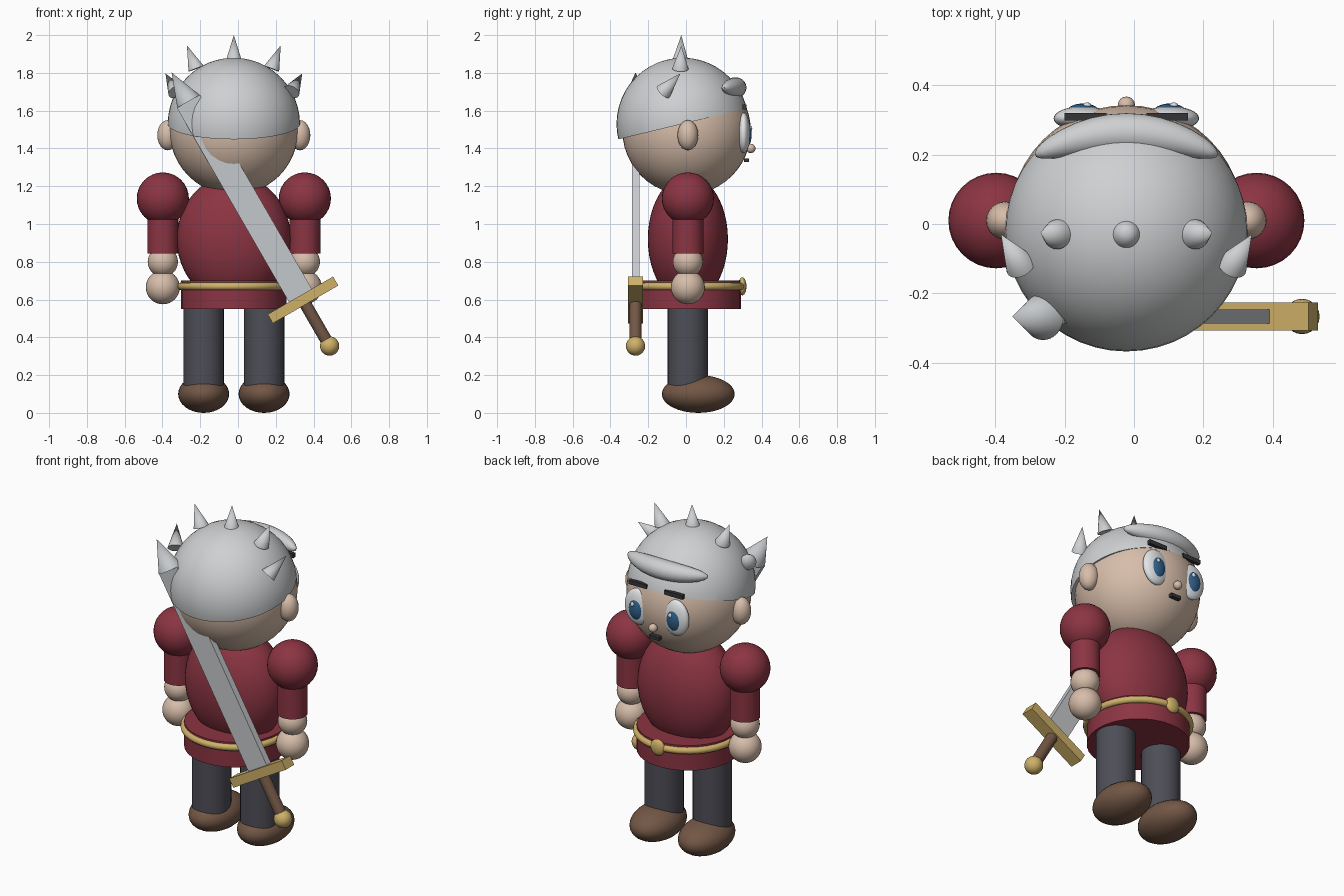
import bpy, bmesh, math
from mathutils import Vector, Matrix

if "Cube" in bpy.data.objects:
    bpy.data.objects.remove(bpy.data.objects["Cube"])

CX = -0.022  # body centre line


def material(name, rgb):
    m = bpy.data.materials.new(name)
    m.use_nodes = True
    col = (*rgb, 1)
    m.diffuse_color = col
    for n in m.node_tree.nodes:
        if n.type == 'BSDF_PRINCIPLED':
            n.inputs["Base Color"].default_value = col
    return m


SKIN = material("skin", (0.68, 0.51, 0.40))
HAIR = material("silver hair", (0.62, 0.63, 0.64))
RED = material("red cloth", (0.26, 0.035, 0.055))
PANTS = material("charcoal cloth", (0.075, 0.075, 0.095))
LEATHER = material("brown leather", (0.17, 0.095, 0.06))
GOLD = material("gold", (0.62, 0.44, 0.14))
STEEL = material("steel", (0.56, 0.58, 0.60))
BLUE = material("iris blue", (0.03, 0.12, 0.26))
WHITE = material("eye white", (0.8, 0.82, 0.84))
DARK = material("dark grey", (0.035, 0.035, 0.04))


def finish(name, mat, smooth=True):
    o = bpy.context.object
    o.name = name
    o.data.materials.append(mat)
    if smooth:
        bpy.ops.object.shade_smooth_by_angle(angle=math.radians(40))
    return o


def ball(name, mat, loc, size, seg=32):
    """Ellipsoid with the given radii, baked into the mesh."""
    bpy.ops.mesh.primitive_uv_sphere_add(segments=seg, ring_count=seg // 2, location=loc)
    o = bpy.context.object
    o.data.transform(Matrix.Diagonal((*size, 1)))
    return finish(name, mat)


def rod(name, mat, a, b, r, tip=None):
    """Cylinder from a to b, or a cone when tip is 0."""
    a, b = Vector(a), Vector(b)
    d = b - a
    bpy.ops.mesh.primitive_cone_add(vertices=32, radius1=r, radius2=r if tip is None else tip,
                                    depth=d.length, location=(a + b) / 2,
                                    rotation=d.to_track_quat('Z', 'Y').to_euler())
    return finish(name, mat)


def box(name, mat, loc, size, rot=(0, 0, 0)):
    bpy.ops.mesh.primitive_cube_add(size=1, location=loc, rotation=rot)
    bpy.context.object.scale = size
    return finish(name, mat, False)


# Head and hair cap, cut on a tilted plane
ball("head", SKIN, (CX, 0.003, 1.495), (0.34, 0.34, 0.34), 48)
hair = ball("hair_cap", HAIR, (CX, -0.018, 1.53), (0.35, 0.35, 0.35), 48)
bm = bmesh.new()
bm.from_mesh(hair.data)
cut = bmesh.ops.bisect_plane(bm, geom=bm.verts[:] + bm.edges[:] + bm.faces[:],
                             plane_co=(0, 0, 0), plane_no=(0, -0.24, 1), clear_inner=True)
bmesh.ops.edgeloop_fill(bm, edges=[e for e in cut["geom_cut"] if isinstance(e, bmesh.types.BMEdge)])
bmesh.ops.recalc_face_normals(bm, faces=bm.faces[:])
bm.to_mesh(hair.data)
bm.free()

# Fringe: an ellipsoid bent around the forehead
fringe = ball("fringe", HAIR, (CX, 0.262, 1.722), (0.265, 0.058, 0.055))
for v in fringe.data.vertices:
    v.co.y -= 0.85 * v.co.x ** 2

# Hair spikes
rod("top_spike", HAIR, (CX, -0.03, 1.862), (CX, -0.025, 2.0), 0.043, 0)

# Face centre
ball("nose", SKIN, (CX, 0.343, 1.40), (0.025, 0.025, 0.025), 16)
box("mouth", DARK, (CX, 0.32, 1.337), (0.065, 0.025, 0.02))

# Paired parts
for side, s in (("left", 1), ("right", -1)):
    def at(x, y, z):
        return (CX + s * x, y, z)

    rod(side + "_upper_spike", HAIR, at(0.2, -0.03, 1.822), at(0.248, -0.025, 1.945), 0.043, 0)
    rod(side + "_side_spike", HAIR, at(0.305, -0.12, 1.70), at(0.362, -0.03, 1.797), 0.045, 0)
    ball(side + "_ear", SKIN, at(0.35, 0.01, 1.47), (0.055, 0.055, 0.08), 24)
    ball(side + "_eye", WHITE, at(0.125, 0.305, 1.482), (0.085, 0.035, 0.107))
    ball(side + "_iris", BLUE, at(0.125, 0.317, 1.475), (0.052, 0.031, 0.07), 24)
    ball(side + "_eye_glint", WHITE, (CX + s * 0.125 + 0.012, 0.343, 1.505), (0.012, 0.008, 0.014), 12)
    box(side + "_brow", DARK, at(0.118, 0.31, 1.62), (0.12, 0.022, 0.025))
    # Arm
    ball(side + "_shoulder", RED, at(0.376, 0.01, 1.135), (0.138, 0.138, 0.138))
    rod(side + "_sleeve", RED, at(0.376, 0.01, 0.845), at(0.376, 0.01, 1.13), 0.082)
    ball(side + "_wrist", SKIN, at(0.376, 0.01, 0.80), (0.08, 0.08, 0.08))
    ball(side + "_hand", SKIN, at(0.376, 0.01, 0.665), (0.09, 0.09, 0.09))
    # Leg
    rod(side + "_leg", PANTS, at(0.16, 0.01, 0.12), at(0.16, 0.01, 0.6), 0.107)
    ball(side + "_shoe", LEATHER, at(0.16, 0.065, 0.1), (0.135, 0.193, 0.1))

# Tunic and belt
ball("torso", RED, (CX, 0.01, 0.92), (0.302, 0.212, 0.34), 48)
rod("tunic_skirt", RED, (CX, 0.01, 0.55), (CX, 0.01, 0.7), 0.28)
bpy.ops.mesh.primitive_torus_add(major_radius=0.28, minor_radius=0.02, major_segments=48,
                                 minor_segments=12, location=(CX, 0.01, 0.67))
finish("belt", GOLD)
ball("buckle", GOLD, (CX, 0.298, 0.67), (0.045, 0.022, 0.048), 24)

# Sword slung across the back, leaning toward the right shoulder
LEAN = math.radians(30)
GUARD = Vector((0.344, -0.267, 0.598))
AXIS = Vector((-math.sin(LEAN), 0, math.cos(LEAN)))
TILT = (0, -LEAN, 0)
LENGTH = 1.213
box("sword_guard", GOLD, GUARD, (0.40, 0.08, 0.055), TILT)
box("sword_blade", STEEL, GUARD + AXIS * LENGTH / 2, (0.14, 0.04, LENGTH), TILT)
rod("sword_tip", STEEL, GUARD + AXIS * LENGTH, GUARD + AXIS * (LENGTH + 0.178), 0.068, 0)
rod("sword_grip", LEATHER, GUARD - AXIS * 0.27, GUARD, 0.032)
ball("sword_pommel", GOLD, GUARD - AXIS * 0.282, (0.051, 0.051, 0.051), 24)
